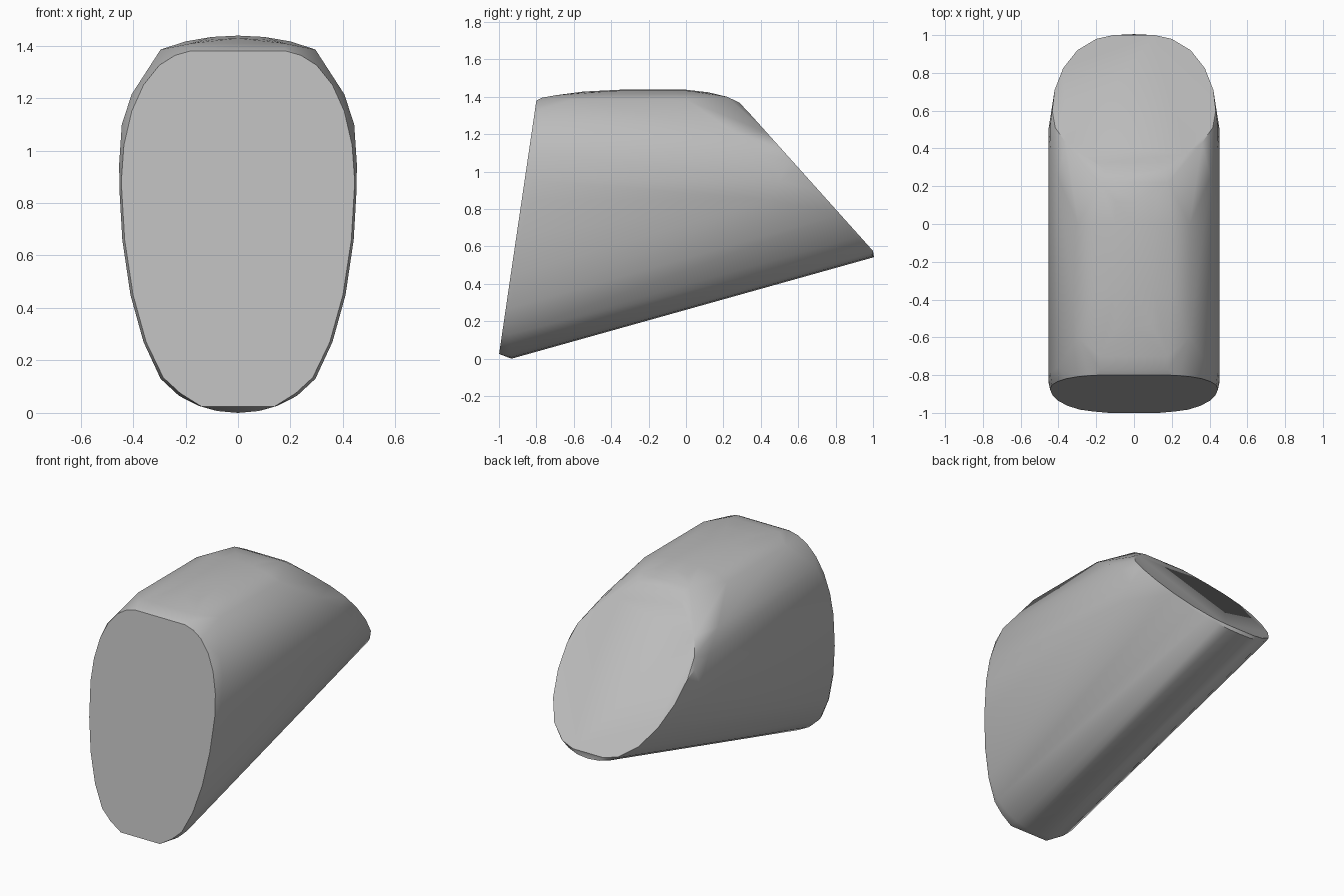
import bpy
import bmesh
import math

old_cube = bpy.data.objects.get("Cube")
if old_cube:
    bpy.data.objects.remove(old_cube, do_unlink=True)

SWEEP = 0.28        # rise of the underside per unit of depth
BACK_SLOPE = 1.114  # fall of the slanted back per unit of depth
BACK_TOP = 1.69     # height of the back plane at the middle


def front_y(z):
    return -1 + (z - 0.02) * 0.147


def back_z(y):
    return BACK_TOP - BACK_SLOPE * y


def mirrored(points):
    """Return the points together with their copies across x = 0."""
    return points + [(-x, y, z) for x, y, z in points if x > 0]


# Flat front face: half outline as (x, z)
front = [(0.18, 1.38), (0.24, 1.363), (0.3, 1.325), (0.36, 1.25), (0.405, 1.15),
         (0.435, 1.02), (0.445, 0.88), (0.432, 0.66), (0.4, 0.45),
         (0.35, 0.27), (0.285, 0.135), (0.22, 0.075), (0.14, 0.025)]
points = [(x, front_y(z), z) for x, z in front]

# Flat slanted back face: half outline as (x, y)
back = [(0.11, 1.0), (0.2, 0.98), (0.3, 0.92), (0.375, 0.825), (0.42, 0.71),
        (0.433, 0.6), (0.417, 0.51), (0.36, 0.43), (0.28, 0.37), (0.2, 0.325)]
points += [(x, y, back_z(y)) for x, y in back]

# Rounded lower body: half section swept from behind the front to the back
section = [(0, 0), (0.08, 0.007), (0.15, 0.027), (0.225, 0.065), (0.295, 0.13),
           (0.36, 0.27), (0.41, 0.45), (0.441, 0.66)]
for x, z in section:
    start = front_y(z) + 0.025 + 0.045 * max(0, 1 - z / 0.2)
    reach = (BACK_TOP - z + SWEEP * start) / (BACK_SLOPE + SWEEP) - 0.02
    points += [(x, start, z), (x, reach, z + SWEEP * (reach - start))]

# Full width of the sides and the sloping shoulders: x, height, y range
for x, z, y0, y1 in [(0.452, 0.85, -0.84, 0.45), (0.453, 0.95, -0.82, 0.5),
                     (0.443, 1.1, -0.79, 0.4), (0.405, 1.215, -0.76, 0.25),
                     (0.295, 1.385, -0.6, 0)]:
    points += [(x, y0, z), (x, y1, z)]

# Gently domed top: half arc as (x, z), with tapering ends
for x, z in [(0, 1.438), (0.1, 1.433), (0.2, 1.416)]:
    points += [(x, -0.35, z), (x, 0, z), (x, -0.55, z - 0.01), (x, 0.12, z - 0.014)]
for x, y, z in [(0.18, -0.77, 1.395), (0.18, -0.7, 1.408),
                (0.18, 0.22, 1.4), (0.15, 0.283, 1.37)]:
    points += [(x, y, z)]

# Wrap the skin around the outlines and merge the flat areas
bm = bmesh.new()
for point in mirrored(points):
    bm.verts.new(point)
hull = bmesh.ops.convex_hull(bm, input=bm.verts)
spare = {v for v in hull["geom_interior"] + hull["geom_unused"]
         if isinstance(v, bmesh.types.BMVert)}
bmesh.ops.delete(bm, geom=list(spare), context="VERTS")
bmesh.ops.dissolve_limit(bm, angle_limit=math.radians(0.6),
                         verts=bm.verts, edges=bm.edges)
bmesh.ops.recalc_face_normals(bm, faces=bm.faces)
mesh = bpy.data.meshes.new("wedge_body")
bm.to_mesh(mesh)
bm.free()

body = bpy.data.objects.new("wedge_body", mesh)
bpy.context.collection.objects.link(body)

# Plain grey material
grey = bpy.data.materials.new("plain_grey")
grey.use_nodes = True
colour = (0.5, 0.5, 0.5, 1)
grey.diffuse_color = colour
grey.node_tree.nodes["Principled BSDF"].inputs["Base Color"].default_value = colour
mesh.materials.append(grey)

# Smooth sides with crisp rims
bpy.ops.object.select_all(action="DESELECT")
body.select_set(True)
bpy.context.view_layer.objects.active = body
bpy.ops.object.shade_smooth_by_angle(angle=math.radians(32))
